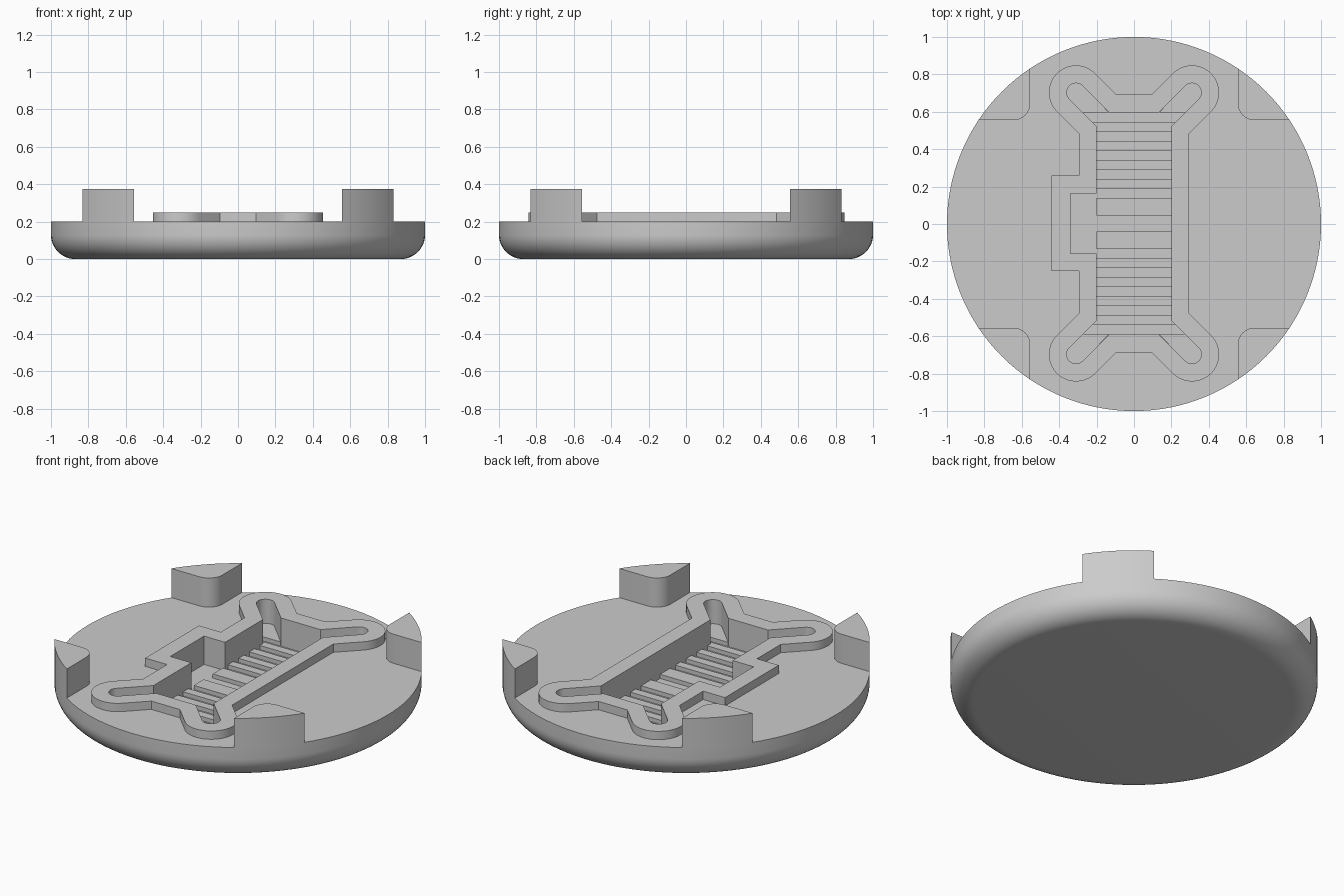
import bpy, bmesh, math

if "Cube" in bpy.data.objects:
    bpy.data.objects.remove(bpy.data.objects["Cube"])

grey = bpy.data.materials.new("matte_grey")
grey.diffuse_color = (0.6, 0.6, 0.6, 1)
grey.use_nodes = True
grey.node_tree.nodes["Principled BSDF"].inputs["Base Color"].default_value = grey.diffuse_color

FLOOR, RIB_TOP, DECK, RIM_TOP, POST_TOP = 0.08, 0.105, 0.2, 0.25, 0.375
CX, CY = 0.31, 0.70          # centre of a rounded arm tip
Y0 = 0.003                   # small offset of the tray along y


def finish(name, bm):
    bmesh.ops.recalc_face_normals(bm, faces=bm.faces)
    me = bpy.data.meshes.new(name)
    bm.to_mesh(me)
    bm.free()
    me.materials.append(grey)
    ob = bpy.data.objects.new(name, me)
    bpy.context.collection.objects.link(ob)
    return ob


def prism(name, outlines, z0, z1):
    """Extrude one or more flat outlines from z0 to z1."""
    bm = bmesh.new()
    for pts in outlines:
        f = bm.faces.new([bm.verts.new((x, y, z0)) for x, y in pts])
        up = bmesh.ops.extrude_face_region(bm, geom=[f])["geom"]
        bmesh.ops.translate(bm, vec=(0, 0, z1 - z0),
                            verts=[v for v in up if isinstance(v, bmesh.types.BMVert)])
    return finish(name, bm)


def arc(cx, cy, r, a0, a1, n):
    return [(cx + r * math.cos(math.radians(a0 + (a1 - a0) * i / n)),
             cy + r * math.sin(math.radians(a0 + (a1 - a0) * i / n))) for i in range(n + 1)]


def four_ways(pts):
    """Mirror a quarter outline into all four quadrants, counter-clockwise."""
    return [pts, [(-x, y) for x, y in reversed(pts)],
            [(-x, -y) for x, y in pts], [(x, -y) for x, y in reversed(pts)]]


def tray_outline(half_w, half_h, r, bump_x, bump_y):
    """Four-armed outline with a square bump on the left."""
    k, d = r * math.sqrt(2), CY - CX
    q = four_ways([(half_w, half_w + d - k)] + arc(CX, CY, r, -45, 135, 20)
                  + [(half_h - d - k, half_h)])
    bump = [(-half_w, bump_y), (-bump_x, bump_y), (-bump_x, -bump_y), (-half_w, -bump_y)]
    return [(x, y + Y0) for x, y in q[0] + q[1] + bump + q[2] + q[3]]


def cut(ob, cutter):
    m = ob.modifiers.new("pocket", "BOOLEAN")
    m.operation, m.solver, m.object = "DIFFERENCE", "EXACT", cutter
    bpy.context.view_layer.objects.active = ob
    bpy.ops.object.modifier_apply(modifier=m.name)


# round base with a rounded lower edge
R, N = 0.13, 128
profile = [(1 - R + x, R + z) for x, z in arc(0, 0, R, -90, 0, 12)] + [(1, DECK)]
bm = bmesh.new()
rings = [[bm.verts.new((r * math.cos(2 * math.pi * i / N), r * math.sin(2 * math.pi * i / N), z))
          for i in range(N)] for r, z in profile]
for a, b in zip(rings, rings[1:]):
    for i in range(N):
        j = (i + 1) % N
        bm.faces.new((a[i], a[j], b[j], b[i]))
bm.faces.new(rings[0])
bm.faces.new(rings[-1])
base = finish("base", bm)

# raised rim, with the pocket cut through it and into the base
rim = prism("pocket_rim", [tray_outline(0.295, 0.69, 0.145, 0.44, 0.255)], DECK, RIM_TOP)
cutter = prism("pocket_cutter", [tray_outline(0.2, 0.592, 0.05, 0.34, 0.16)], FLOOR, 0.5)
cut(base, cutter)
cut(rim, cutter)
bpy.data.objects.remove(cutter)

# cross ribs on the pocket floor, one wide rib next to the centre
step = 0.0505
spans = [(0.043, 0.137, 0.2)]
for k in (1, 3, 5, 7):
    spans.append((0.137 + k * step, 0.137 + (k + 1) * step, 0.225 if k == 7 else 0.2))
ribs = [[(-w, s * a + Y0), (w, s * a + Y0), (w, s * b + Y0), (-w, s * b + Y0)]
        for a, b, w in spans for s in (1, -1)]
prism("floor_ribs", ribs, FLOOR - 0.01, RIB_TOP)

# raised floors inside the four arm slots
slot = arc(CX, CY, 0.051, -45, 135, 16) + [(0.133, 0.592), (0.274, 0.592)]
prism("slot_floors", [[(x, y + Y0) for x, y in q] for q in four_ways(slot)],
      FLOOR - 0.01, RIB_TOP)

# four corner posts flush with the edge of the base
E, F = 0.555, 0.09
a = math.degrees(math.asin(E))
post = arc(0, 0, 1, a, 90 - a, 8) + arc(E + F, E + F, F, 180, 270, 10)
prism("corner_posts", four_ways(post), DECK, POST_TOP)

for ob in bpy.data.objects:
    bpy.ops.object.select_all(action="DESELECT")
    ob.select_set(True)
    bpy.context.view_layer.objects.active = ob
    bpy.ops.object.shade_smooth_by_angle(angle=math.radians(30))
